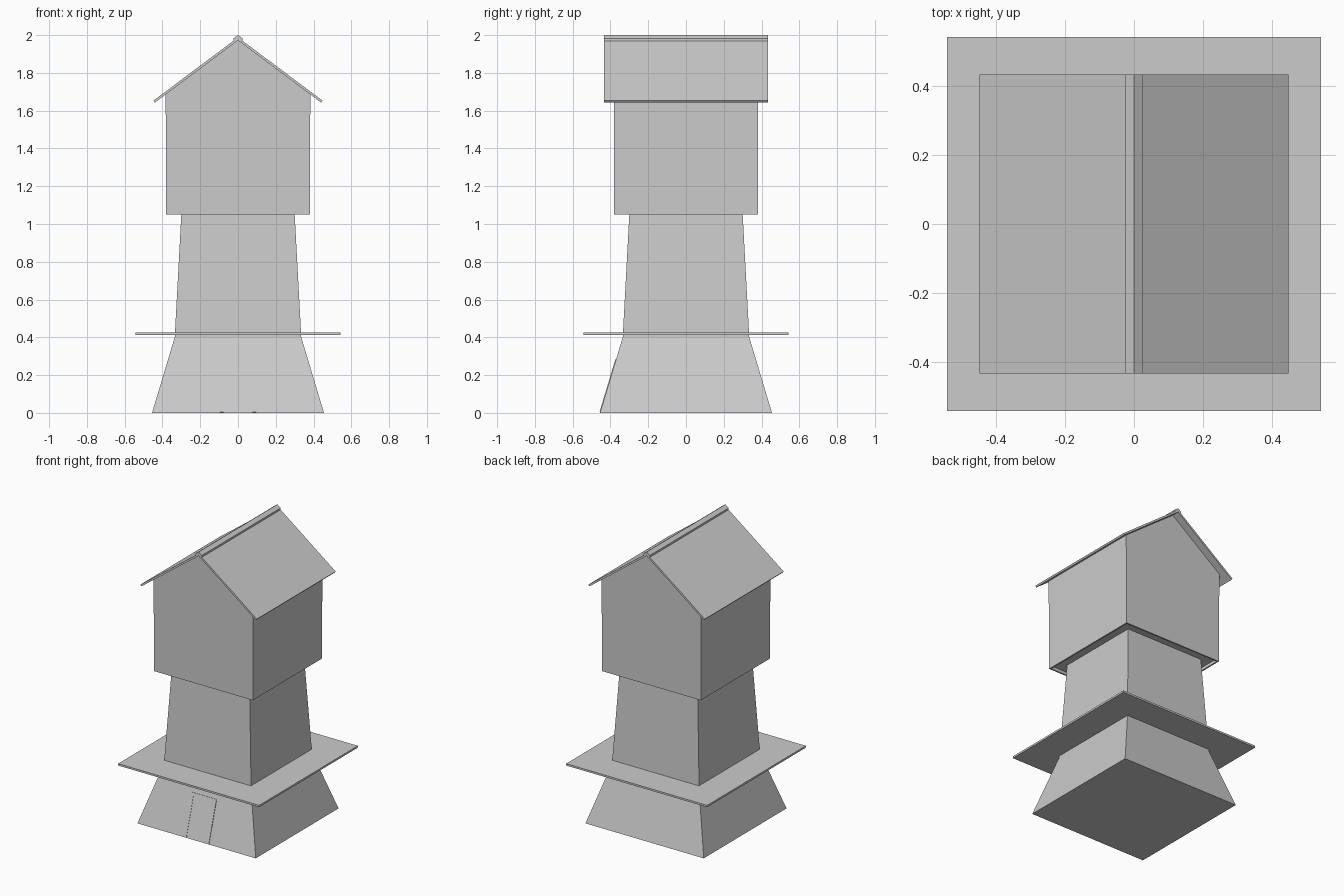
import bpy, bmesh
from mathutils import Vector

if "Cube" in bpy.data.objects:
    bpy.data.objects.remove(bpy.data.objects["Cube"])


def finish(name, bm):
    bmesh.ops.recalc_face_normals(bm, faces=bm.faces)
    mesh = bpy.data.meshes.new(name)
    bm.to_mesh(mesh)
    bm.free()
    obj = bpy.data.objects.new(name, mesh)
    bpy.context.collection.objects.link(obj)
    return obj


def square_tower(name, rings):
    """Stack of squares given as (half width, height)."""
    bm = bmesh.new()
    loops = [[bm.verts.new((sx * h, sy * h, z))
              for sx, sy in ((-1, -1), (1, -1), (1, 1), (-1, 1))] for h, z in rings]
    for a, b in zip(loops, loops[1:]):
        for i in range(4):
            j = (i + 1) % 4
            bm.faces.new((a[i], a[j], b[j], b[i]))
    bm.faces.new(loops[0])
    bm.faces.new(loops[-1])
    return finish(name, bm)


def prism(profile, half_depth):
    """Extrude an x-z profile along y."""
    bm = bmesh.new()
    f = bm.faces.new([bm.verts.new((x, -half_depth, z)) for x, z in profile])
    ext = bmesh.ops.extrude_face_region(bm, geom=[f])["geom"]
    bmesh.ops.translate(bm, vec=(0, 2 * half_depth, 0),
                        verts=[v for v in ext if isinstance(v, bmesh.types.BMVert)])
    bmesh.ops.recalc_face_normals(bm, faces=bm.faces)
    return bm


# Flared base and tapering shaft
square_tower("tower_body", [(0.455, 0), (0.335, 0.4), (0.299, 1.07)])

# Thin skirt platform
square_tower("platform", [(0.542, 0.412), (0.542, 0.425)])

# Gabled cabin with a shallow recess underneath
cabin = prism([(-0.38, 1.05), (0.38, 1.05), (0.383, 1.686), (0, 1.973), (-0.383, 1.686)], 0.38)
cabin.faces.ensure_lookup_table()
bottom = min(cabin.faces, key=lambda f: f.calc_center_median().z)
bmesh.ops.inset_region(cabin, faces=[bottom], thickness=0.015)
inner = bmesh.ops.extrude_discrete_faces(cabin, faces=[bottom])["faces"][0]
bmesh.ops.translate(cabin, vec=(0, 0, 0.02), verts=inner.verts)
finish("cabin", cabin)

# Roof slopes and ridge cap
for side, s in (("left", -1), ("right", 1)):
    finish("roof_" + side, prism([(0, 1.972), (s * 0.440, 1.643),
                                  (s * 0.448, 1.653), (0, 1.988)], 0.433))
finish("ridge_cap", prism([(-0.025, 1.968), (0, 1.986), (0.025, 1.968),
                           (0.025, 1.982), (0, 2.0), (-0.025, 1.982)], 0.433))


# Door parts lie on the sloping front wall
def wall_panel(name, x0, x1, z0, z1, out):
    bm = bmesh.new()
    normal = Vector((0, -0.958, -0.287))
    normal = Vector((0, -0.4, 0.12)).normalized()
    corners = [Vector((x, -(0.455 - 0.3 * z), z))
               for x, z in ((x0, z0), (x1, z0), (x1, z1), (x0, z1))]
    back = [bm.verts.new(c - normal * 0.004) for c in corners]
    front = [bm.verts.new(c + normal * out) for c in corners]
    bm.faces.new(back)
    bm.faces.new(front)
    for i in range(4):
        j = (i + 1) % 4
        bm.faces.new((back[i], back[j], front[j], front[i]))
    finish(name, bm)


wall_panel("door", -0.077, 0.077, 0.008, 0.265, 0.002)
for side, s in (("left", -1), ("right", 1)):
    wall_panel("door_frame_" + side, *sorted((s * 0.077, s * 0.096)), 0.003, 0.265, 0.004)
wall_panel("door_frame_top", -0.096, 0.096, 0.265, 0.282, 0.004)
